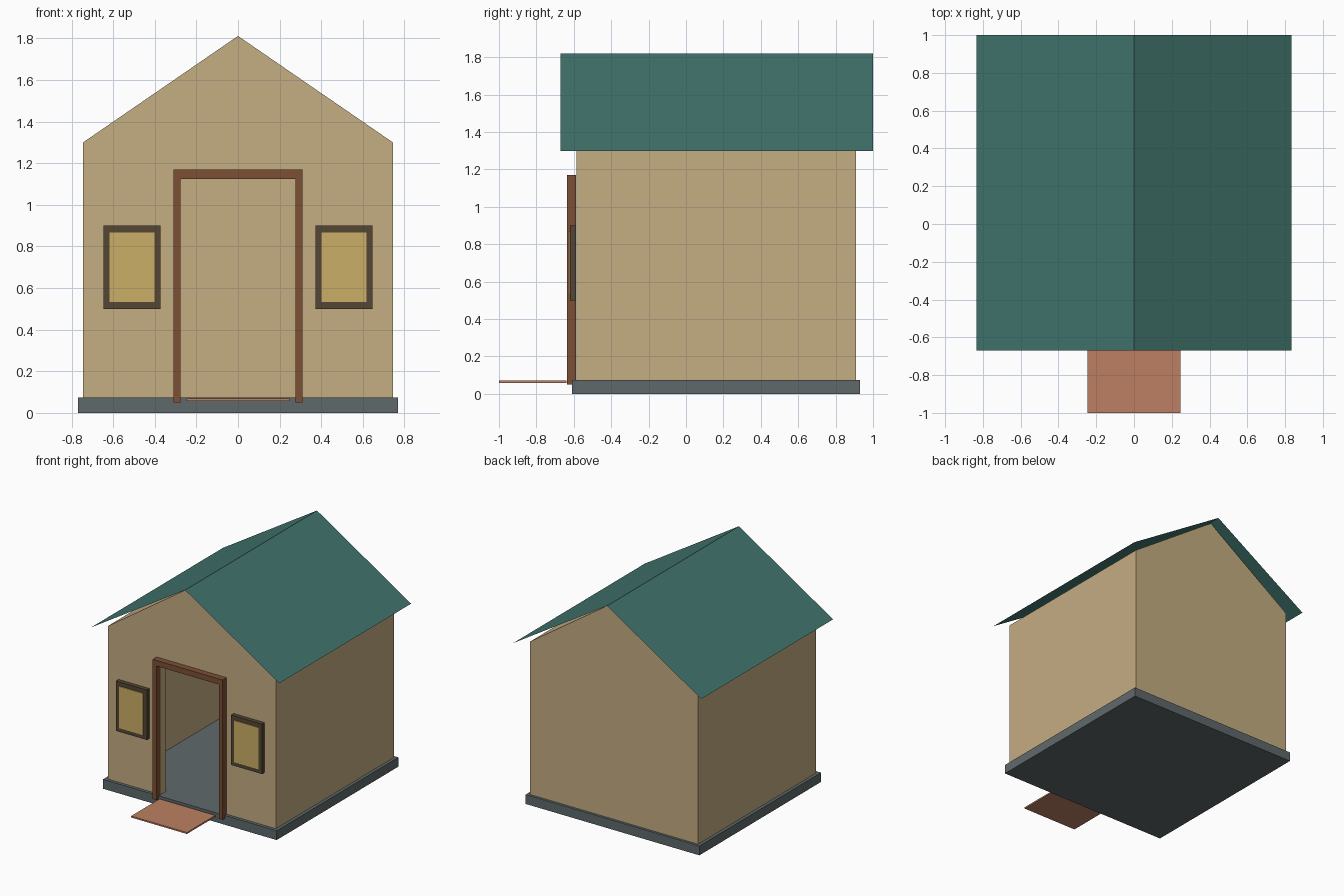
import bpy, bmesh

if "Cube" in bpy.data.objects:
    bpy.data.objects.remove(bpy.data.objects["Cube"])


def srgb(r, g, b):
    lin = lambda c: c / 12.92 if c <= 0.04045 else ((c + 0.055) / 1.055) ** 2.4
    return [lin(v / 255) for v in (r, g, b)] + [1]


def material(name, rgb):
    m = bpy.data.materials.new(name)
    m.diffuse_color = srgb(*rgb)
    m.use_nodes = True
    m.node_tree.nodes["Principled BSDF"].inputs["Base Color"].default_value = m.diffuse_color
    return m


TAN = material("tan wall", (197, 173, 130))
GREEN = material("green roof", (66, 117, 110))
GREY = material("grey stone", (95, 105, 107))
BROWN = material("brown wood", (124, 79, 53))
DARK = material("dark wood", (84, 70, 52))
YELLOW = material("yellow glass", (203, 175, 102))
CLAY = material("clay mat", (189, 128, 98))


def extrude(name, outline, y0, y1, mat):
    """Extrude an x-z outline along y; equal y values are not extruded."""
    bm = bmesh.new()
    face = bm.faces.new([bm.verts.new((x, y0, z)) for x, z in outline])
    ext = bmesh.ops.extrude_face_region(bm, geom=[face], use_keep_orig=True)
    for v in ext["geom"]:
        if isinstance(v, bmesh.types.BMVert):
            v.co.y = y1
    bmesh.ops.recalc_face_normals(bm, faces=bm.faces)
    me = bpy.data.meshes.new(name)
    bm.to_mesh(me)
    bm.free()
    me.materials.append(mat)
    ob = bpy.data.objects.new(name, me)
    bpy.context.collection.objects.link(ob)
    return ob


def box(name, x0, x1, y0, y1, z0, z1, mat):
    return extrude(name, [(x0, z0), (x1, z0), (x1, z1), (x0, z1)], y0, y1, mat)


def house(w, z0, eave, peak):
    return [(-w, z0), (w, z0), (w, eave), (0, peak), (-w, eave)]


def cut(ob, cutter):
    mod = ob.modifiers.new("cut", "BOOLEAN")
    mod.operation = "DIFFERENCE"
    mod.solver = "EXACT"
    mod.object = cutter
    bpy.context.view_layer.objects.active = ob
    bpy.ops.object.modifier_apply(modifier=mod.name)
    bpy.data.objects.remove(cutter)


# Foundation slab
box("foundation", -0.77, 0.77, -0.61, 0.93, 0, 0.075, GREY)

# Hollow walls with gables and a doorway
walls = extrude("walls", house(0.745, 0.074, 1.30, 1.812), -0.585, 0.91, TAN)
cut(walls, extrude("room_cutter", house(0.675, 0, 1.26, 1.725), -0.515, 0.84, TAN))
cut(walls, box("door_cutter", -0.277, 0.277, -0.7, -0.4, 0, 1.127, TAN))

# Roof: two thin sheets meeting at the ridge
bm = bmesh.new()
rows = [[bm.verts.new((x, y, z)) for y in (-0.67, 1.0)]
        for x, z in ((-0.835, 1.297), (0, 1.82), (0.835, 1.297))]
for a, b in zip(rows, rows[1:]):
    bm.faces.new((a[0], b[0], b[1], a[1]))
me = bpy.data.meshes.new("roof")
bm.to_mesh(me)
bm.free()
me.materials.append(GREEN)
bpy.context.collection.objects.link(bpy.data.objects.new("roof", me))

# Door frame as one arch profile
extrude("door_frame", [(-0.31, 0.05), (-0.277, 0.05), (-0.277, 1.125), (0.277, 1.125),
                       (0.277, 0.05), (0.31, 0.05), (0.31, 1.17), (-0.31, 1.17)],
        -0.637, -0.587, BROWN)

# Windows on both sides of the door
for side, c in (("left", -0.51), ("right", 0.51)):
    box(side + "_window_frame", c - 0.137, c + 0.137, -0.62, -0.587, 0.5, 0.9, DARK)
    box(side + "_window_pane", c - 0.108, c + 0.108, -0.626, -0.619, 0.532, 0.867, YELLOW)

# Door mat
box("door_mat", -0.247, 0.247, -1.0, -0.64, 0.058, 0.07, CLAY)
